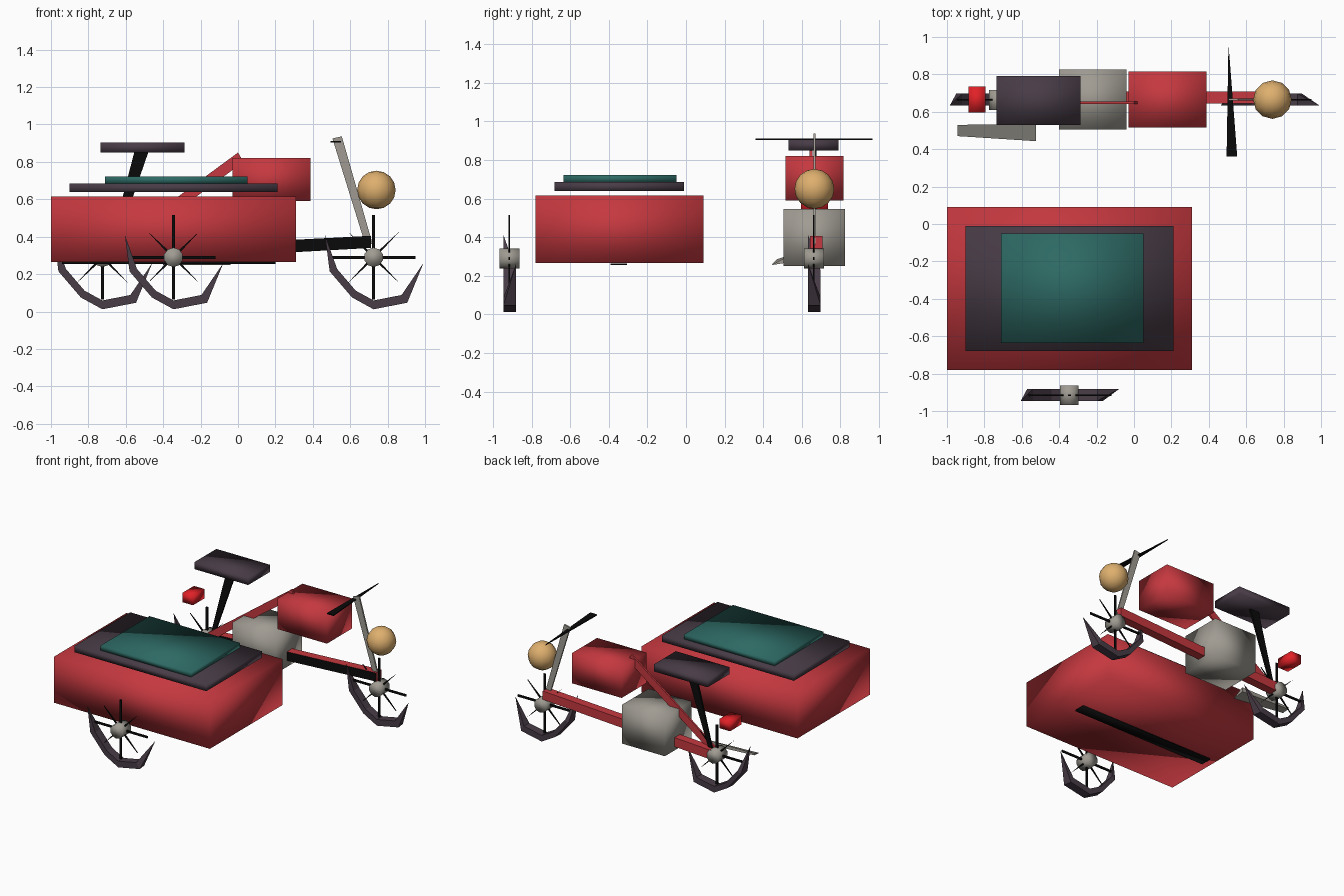
import bpy, bmesh, math
from mathutils import Vector, Matrix

if "Cube" in bpy.data.objects:
    bpy.data.objects.remove(bpy.data.objects["Cube"], do_unlink=True)


def material(name, rgb):
    m = bpy.data.materials.new(name)
    m.use_nodes = True
    m.diffuse_color = (*rgb, 1)
    shader = m.node_tree.nodes["Principled BSDF"]
    shader.inputs["Base Color"].default_value = (*rgb, 1)
    shader.inputs["Roughness"].default_value = 0.7
    return m


RED = material("body red", (0.56, 0.04, 0.05))
LAMP_RED = material("lamp red", (0.75, 0.015, 0.02))
DARK = material("dark leather", (0.065, 0.045, 0.062))
TEAL = material("cushion teal", (0.026, 0.14, 0.125))
GREY = material("metal grey", (0.35, 0.33, 0.29))
TAN = material("headlight tan", (0.73, 0.43, 0.155))
BLACK = material("black", (0.003, 0.003, 0.003))


def finish(name, bm, mats, smooth=True, rule=None):
    """Turn a bmesh into an object; rule picks the material of each face."""
    bmesh.ops.recalc_face_normals(bm, faces=bm.faces)
    bm.normal_update()
    for f in bm.faces:
        f.smooth = smooth
        if rule:
            f.material_index = rule(f)
    mesh = bpy.data.meshes.new(name)
    bm.to_mesh(mesh)
    bm.free()
    for m in mats:
        mesh.materials.append(m)
    ob = bpy.data.objects.new(name, mesh)
    bpy.context.collection.objects.link(ob)
    return ob


def box(name, mat, x, y, z):
    """Softly shaded box from its (low, high) ranges."""
    bm = bmesh.new()
    bmesh.ops.create_cube(bm, size=1)
    for v in bm.verts:
        v.co = [lo + (c + 0.5) * (hi - lo) for c, (lo, hi) in zip(v.co, (x, y, z))]
    return finish(name, bm, [mat])


def prism(name, mats, outline, depth, rule=None):
    """Flat outline pushed along a depth vector."""
    bm = bmesh.new()
    face = bm.faces.new([bm.verts.new(p) for p in outline])
    out = bmesh.ops.extrude_face_region(bm, geom=[face])
    moved = [g for g in out["geom"] if isinstance(g, bmesh.types.BMVert)]
    bmesh.ops.translate(bm, verts=moved, vec=depth)
    return finish(name, bm, mats, False, rule)


def side_plate(name, mats, points, y, width, rule=None):
    return prism(name, mats, [(px, y, pz) for px, pz in points], (0, width, 0), rule)


# Sidecar
box("sidecar_body", RED, (-1, 0.31), (-0.78, 0.09), (0.265, 0.615))
box("sidecar_rim", DARK, (-0.9, 0.21), (-0.68, -0.01), (0.638, 0.685))
box("sidecar_cushion", TEAL, (-0.71, 0.05), (-0.635, -0.05), (0.683, 0.722))
box("sidecar_skid", BLACK, (-0.94, 0.2), (-0.39, -0.305), (0.255, 0.264))

# Motorcycle body
box("seat", DARK, (-0.735, -0.285), (0.53, 0.79), (0.85, 0.905))
box("fuel_tank", RED, (-0.03, 0.387), (0.515, 0.815), (0.59, 0.82))
box("engine", GREY, (-0.4, -0.04), (0.505, 0.825), (0.25, 0.545))
box("tail_light", LAMP_RED, (-0.885, -0.795), (0.595, 0.735), (0.535, 0.605))

# Headlight
bm = bmesh.new()
bmesh.ops.create_uvsphere(bm, u_segments=12, v_segments=8, radius=0.103,
                          matrix=Matrix.Translation((0.74, 0.665, 0.65)))
finish("headlight", bm, [TAN])

# Frame bars, dark on the sidecar side
side_plate("lower_frame", [RED, BLACK],
           [(-0.72, 0.26), (0.71, 0.34), (0.71, 0.405), (-0.72, 0.33)],
           0.643, 0.065, lambda f: int(f.normal.y < -0.5))
side_plate("upper_frame", [RED],
           [(0, 0.85), (0.03, 0.8), (-0.68, 0.28), (-0.72, 0.32)], 0.641, 0.014)
side_plate("seat_post", [BLACK],
           [(-0.555, 0.85), (-0.48, 0.85), (-0.66, 0.33), (-0.69, 0.33)], 0.662, 0.014)

# Steering
side_plate("front_fork", [GREY],
           [(0.505, 0.925), (0.555, 0.937), (0.72, 0.36), (0.68, 0.36)], 0.66, 0.012)
prism("handlebar", [BLACK],
      [(0.495, 0.36, 0.903), (0.552, 0.36, 0.903), (0.505, 0.965, 0.903)], (0, 0, 0.008))

# Exhaust blade
bm = bmesh.new()
ends = [[bm.verts.new((x, y, z)) for y, z in ring] for x, ring in (
    (-0.945, ((0.47, 0.285), (0.53, 0.29), (0.53, 0.305))),
    (-0.525, ((0.443, 0.255), (0.535, 0.27), (0.535, 0.305))))]
for i in range(3):
    j = (i + 1) % 3
    bm.faces.new((ends[0][i], ends[0][j], ends[1][j], ends[1][i]))
for ring in ends:
    bm.faces.new(ring)
finish("exhaust", bm, [GREY], False)

# Lower tyre crescent as offsets from the hub: x, z
ARC = [(-0.235, -0.075), (-0.115, -0.215), (0, -0.278), (0.18, -0.243)]
HUB_Z = 0.29


def wheel(name, x, y, tip_sides):
    hub = Vector((x, y, HUB_Z))

    # Hub
    bm = bmesh.new()
    spin = Matrix.Translation(hub) @ Matrix.Rotation(math.pi / 2, 4, 'X')
    bmesh.ops.create_cone(bm, cap_ends=True, segments=10, radius1=0.052,
                          radius2=0.052, depth=0.105, matrix=spin)
    finish(name + "_hub", bm, [GREY])

    # Spokes: straight bars on the axes, pointed needles between them
    for k in range(8):
        a = k * math.pi / 4
        along = Vector((math.cos(a), 0, math.sin(a)))
        across = Vector((-math.sin(a), 0, math.cos(a))) * 0.008
        start = hub + Vector((0, -0.004, 0))
        tip = start + along * (0.225 if k % 2 == 0 else 0.2)
        end = [tip + across, tip - across] if k % 2 == 0 else [tip]
        prism(f"{name}_spoke_{k + 1}", [BLACK],
              [start - across, start + across] + end, (0, 0.008, 0))

    # Tyre: three-cornered crescent closed to a point at both ends
    bm = bmesh.new()
    low, high = -0.03, 0.034
    rings = []
    for dx, dz in ARC:
        corners = ((dx, low, dz), (dx * 0.96, high, dz),
                   (dx * 0.83, high, dz * 0.83), (dx * 0.83, low, dz * 0.83))
        rings.append([bm.verts.new(hub + Vector(c)) for c in corners])
    tips = [bm.verts.new(hub + Vector((dx, (low, high)[s], dz)))
            for (dx, dz), s in zip(((-0.26, 0.12), (0.267, -0.03)), tip_sides)]
    for i in range(4):
        j = (i + 1) % 4
        for r0, r1 in zip(rings, rings[1:]):
            bm.faces.new((r0[i], r0[j], r1[j], r1[i]))
        bm.faces.new((tips[0], rings[0][j], rings[0][i]))
        bm.faces.new((tips[1], rings[-1][i], rings[-1][j]))
    finish(name + "_tyre", bm, [DARK], False)


wheel("front_wheel", 0.725, 0.663, (0, 0))
wheel("rear_wheel", -0.725, 0.663, (0, 0))
wheel("sidecar_wheel", -0.345, -0.915, (0, 1))
